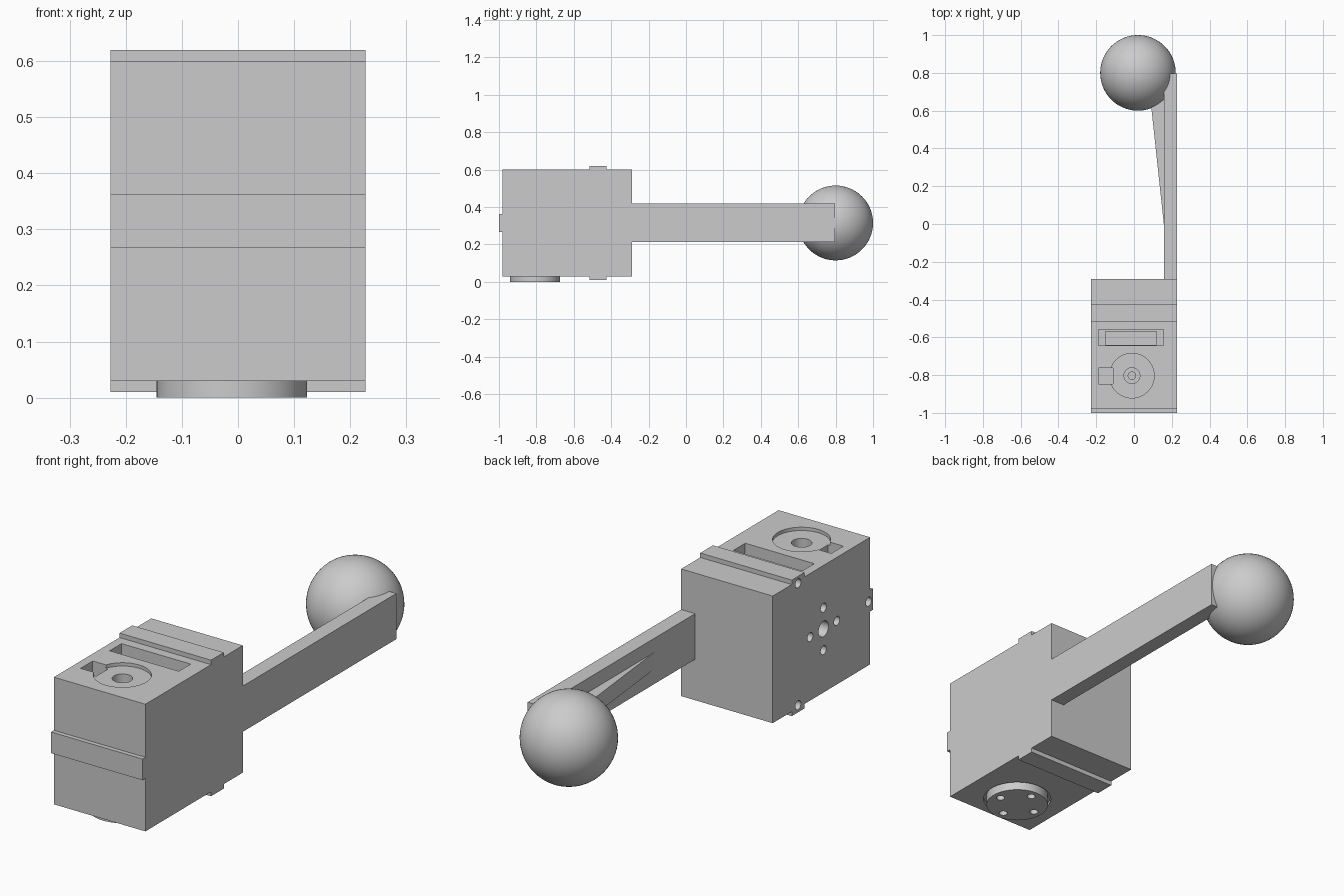
import bpy, bmesh, math
from mathutils import Matrix, Vector

cube = bpy.data.objects.get("Cube")
if cube:
    bpy.data.objects.remove(cube, do_unlink=True)

grey = bpy.data.materials.new("light grey")
grey.use_nodes = True
grey.diffuse_color = (0.6, 0.6, 0.6, 1)
grey.node_tree.nodes["Principled BSDF"].inputs["Base Color"].default_value = (0.6, 0.6, 0.6, 1)


def make_object(name, bm):
    bmesh.ops.recalc_face_normals(bm, faces=bm.faces[:])
    mesh = bpy.data.meshes.new(name)
    bm.to_mesh(mesh)
    bm.free()
    mesh.materials.append(grey)
    obj = bpy.data.objects.new(name, mesh)
    bpy.context.collection.objects.link(obj)
    return obj


def prism(name, points, offset):
    """Extrude a closed polygon along an offset."""
    bm = bmesh.new()
    face = bm.faces.new([bm.verts.new(p) for p in points])
    new = bmesh.ops.extrude_face_region(bm, geom=[face])["geom"]
    verts = [v for v in new if isinstance(v, bmesh.types.BMVert)]
    bmesh.ops.translate(bm, verts=verts, vec=Vector(offset))
    return make_object(name, bm)


def box(name, x, y, z):
    pts = [(x[0], y[0], z[0]), (x[1], y[0], z[0]), (x[1], y[1], z[0]), (x[0], y[1], z[0])]
    return prism(name, pts, (0, 0, z[1] - z[0]))


def cylinder(name, centre, radius, length, axis="Z", sides=48):
    bm = bmesh.new()
    turn = Matrix.Rotation(math.pi / 2, 4, "Y") if axis == "X" else Matrix()
    bmesh.ops.create_cone(bm, cap_ends=True, segments=sides, radius1=radius, radius2=radius,
                          depth=length, matrix=Matrix.Translation(centre) @ turn)
    return make_object(name, bm)


def cut(target, cutters):
    """Subtract each cutter in turn, then remove it."""
    for cutter in cutters:
        cutter.hide_render = True
        mod = target.modifiers.new("cut", "BOOLEAN")
        mod.operation = "DIFFERENCE"
        mod.solver = "EXACT"
        mod.object = cutter
        bpy.context.view_layer.update()
        result = target.evaluated_get(bpy.context.evaluated_depsgraph_get())
        mesh = bpy.data.meshes.new_from_object(result)
        target.modifiers.clear()
        target.data = mesh
        bpy.data.objects.remove(cutter, do_unlink=True)


def smooth(obj):
    bpy.ops.object.select_all(action="DESELECT")
    obj.select_set(True)
    bpy.context.view_layer.objects.active = obj
    bpy.ops.object.shade_smooth_by_angle(angle=math.radians(30))


W = 0.227          # half width of the body
CX, CY = -0.011, -0.803  # axis of the round fittings
MID = 0.315        # mid height

# Body: side profile with ridges on top, bottom and front
profile = [(-0.98, 0.03), (-0.515, 0.03), (-0.515, 0.01), (-0.425, 0.01), (-0.425, 0.03),
           (-0.29, 0.03), (-0.29, 0.6), (-0.425, 0.6), (-0.425, 0.62), (-0.515, 0.62),
           (-0.515, 0.6), (-0.98, 0.6), (-0.98, 0.362), (-1.0, 0.362), (-1.0, 0.267),
           (-0.98, 0.267)]
body = prism("body", [(-W, y, z) for y, z in profile], (2 * W, 0, 0))

# Top: stepped slot, round recess with stepped bore and side notch
cutters = [
    box("slot", (-0.187, 0.156), (-0.642, -0.558), (0.5, 0.7)),
    box("slot_floor", (-0.15, 0.12), (-0.64, -0.57), (0.42, 0.55)),
    cylinder("recess", (CX, CY, 0.63), 0.118, 0.09),
    box("notch", (-0.187, -0.11), (-0.848, -0.762), (0.52, 0.7)),
    cylinder("bore", (CX, CY, 0.6), 0.042, 0.13),
    cylinder("bore_tip", (CX, CY, 0.55), 0.02, 0.14),
    # Bottom: clearance around the round foot
    cylinder("clearance", (CX, -0.807, 0.02), 0.147, 0.05),
]
# Right side: centre hole, four screw holes, and one hole at each ridge end
side_holes = [(-0.65, MID, 0.035)]
side_holes += [(-0.65 + a, MID + b, 0.02) for a, b in
               ((0.095, 0), (-0.095, 0), (0, 0.095), (0, -0.095))]
side_holes += [(-0.47, 0.588, 0.02), (-0.47, 0.042, 0.02), (-0.97, MID, 0.02)]
cutters += [cylinder("side_hole", (-W, y, z), r, 0.12, "X", 24) for y, z, r in side_holes]
cut(body, cutters)
smooth(body)

# Round foot with four screw holes
foot = cylinder("round_foot", (CX, -0.807, 0.03), 0.134, 0.06, sides=64)
cut(foot, [cylinder("foot_hole", (CX + a, -0.807 + b, 0), 0.018, 0.06, sides=24)
           for a, b in ((0.095, 0), (-0.095, 0), (0, 0.095), (0, -0.095))])
smooth(foot)

# Arm and its tapered rib
box("arm", (0.158, W), (-0.3, 0.797), (0.213, 0.418))
prism("arm_rib", [(0.16, -0.02, 0.28), (0.16, 0.8, 0.28), (0.072, 0.8, 0.28)], (0, 0, 0.075))

# Ball on the end of the arm
bm = bmesh.new()
bmesh.ops.create_uvsphere(bm, u_segments=64, v_segments=32, radius=0.2,
                          matrix=Matrix.Translation((0.021, 0.8, MID)))
smooth(make_object("ball", bm))
